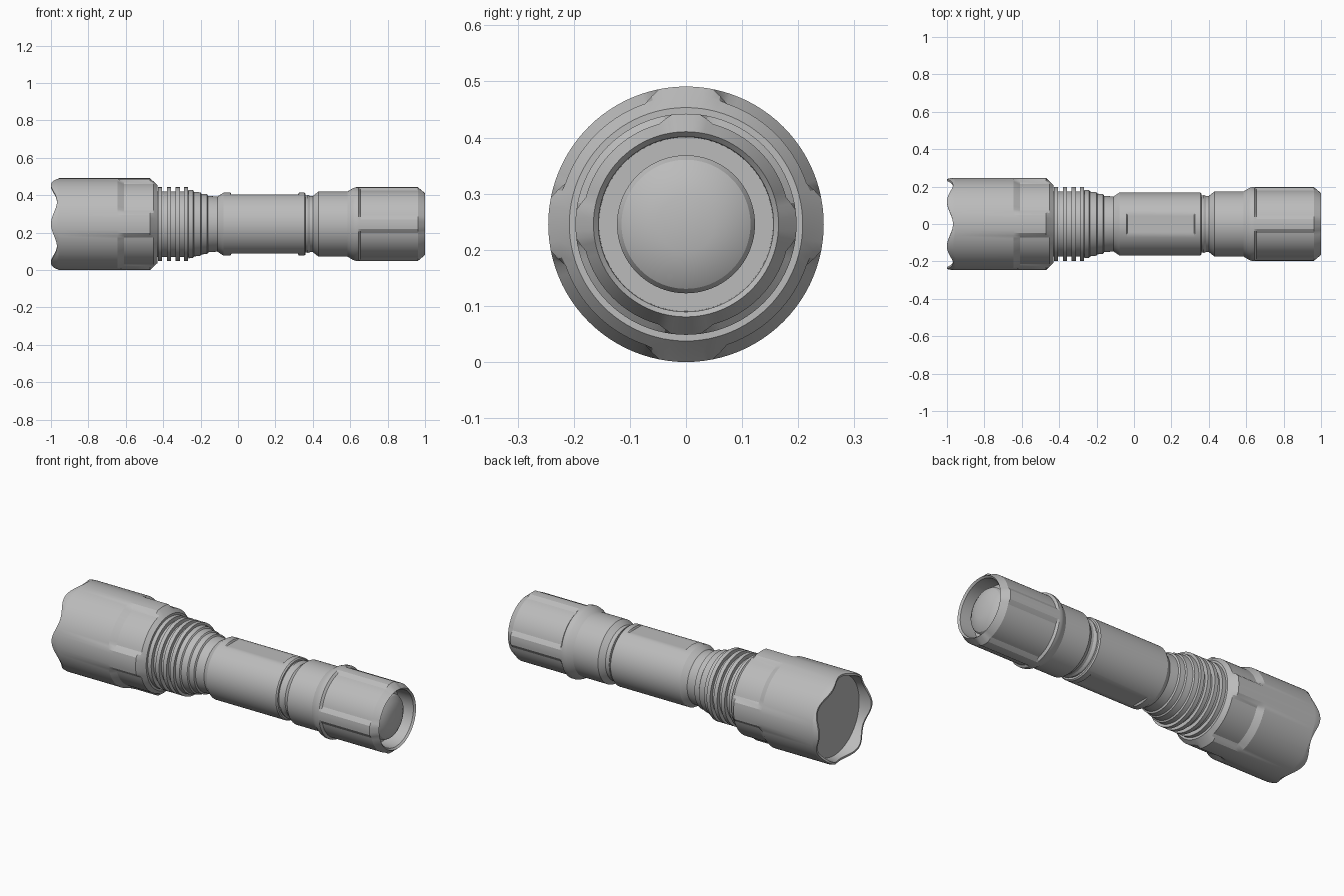
import bpy, bmesh, math

if "Cube" in bpy.data.objects:
    bpy.data.objects.remove(bpy.data.objects["Cube"])

CZ = 0.2455          # height of the long axis
SEG = 96             # sides around the axis

metal = bpy.data.materials.new("grey metal")
metal.diffuse_color = (0.5, 0.5, 0.5, 1)
metal.use_nodes = True
metal.node_tree.nodes["Principled BSDF"].inputs["Base Color"].default_value = metal.diffuse_color


def lathe(name, profile, shape=None):
    """Revolve (x, radius) points about the x axis; shape(x, r, angle) may bend them."""
    bm = bmesh.new()
    rings = []
    for x, r in profile:
        ring = []
        for i in range(SEG):
            a = 2 * math.pi * i / SEG      # angle 0 is +y, 90 degrees is +z
            px, pr = shape(x, r, a) if shape else (x, r)
            ring.append(bm.verts.new((px, pr * math.cos(a), CZ + pr * math.sin(a))))
        rings.append(ring)
    for r0, r1 in zip(rings, rings[1:]):
        for i in range(SEG):
            j = (i + 1) % SEG
            bm.faces.new((r0[i], r0[j], r1[j], r1[i]))
    bmesh.ops.remove_doubles(bm, verts=bm.verts, dist=1e-5)
    bmesh.ops.recalc_face_normals(bm, faces=bm.faces)
    mesh = bpy.data.meshes.new(name)
    bm.to_mesh(mesh)
    bm.free()
    mesh.materials.append(metal)
    obj = bpy.data.objects.new(name, mesh)
    bpy.context.collection.objects.link(obj)
    bpy.ops.object.select_all(action='DESELECT')
    obj.select_set(True)
    bpy.context.view_layer.objects.active = obj
    bpy.ops.object.shade_smooth_by_angle(angle=math.radians(20))
    return obj


def between_ribs(a, inner, outer):
    """0 on the four ribs (at +-y, +-z), 1 in the recesses between them."""
    d = math.degrees(a) % 90
    d = min(d, 90 - d)
    return min(1, max(0, (d - inner) / (outer - inner)))


# Head: scalloped front rim and four recesses at the back
def head_shape(x, r, a):
    if x < -0.975:
        x += 0.016 * (1 - math.cos(6 * a))
    if -0.62 < x:
        r = min(r, 0.2455 - 0.0185 * between_ribs(a, 11.25, 18.75))
    return x, r


lathe("head", [(-0.93, 0.205), (-0.93, 0.222), (-1, 0.230), (-1, 0.241),
               (-0.978, 0.2455), (-0.96, 0.2455), (-0.645, 0.2455), (-0.61, 0.2455),
               (-0.47, 0.2455), (-0.453, 0.229), (-0.43, 0.208), (-0.43, 0.16)],
      head_shape)
lathe("lens", [(-0.93, 0.212), (-0.93, 0.0)])

# Neck: cooling fins, then steps down to the waist
neck = [(-0.44, 0.175)]
for c in (-0.417, -0.368, -0.322, -0.278):
    neck += [(c - 0.011, 0.175), (c - 0.011, 0.197), (c + 0.011, 0.197), (c + 0.011, 0.175)]
neck += [(-0.265, 0.183), (-0.24, 0.181), (-0.235, 0.173), (-0.2, 0.169), (-0.195, 0.162),
         (-0.165, 0.160), (-0.16, 0.151), (-0.11, 0.147)]
lathe("neck", neck)


# Barrel: flat on top and underneath
def barrel_shape(x, r, a):
    if -0.036 < x < 0.321:
        r = min(r, 0.157 / max(abs(math.sin(a)), 0.01))
    return x, r


lathe("barrel", [(-0.11, 0.147), (-0.078, 0.168), (-0.04, 0.168), (-0.035, 0.168),
                 (0.32, 0.168), (0.325, 0.168), (0.355, 0.168), (0.362, 0.162),
                 (0.362, 0.152), (0.372, 0.152), (0.372, 0.156), (0.385, 0.150)],
      barrel_shape)


# Tail cap: four long ribs, bevelled rim and a well for the switch
def tail_shape(x, r, a):
    if 0.65 < x and r > 0.17:
        r -= 0.012 * between_ribs(a, 7.5, 15)
    return x, r


lathe("tail_cap", [(0.385, 0.150), (0.40, 0.150), (0.43, 0.174), (0.585, 0.174),
                   (0.615, 0.192), (0.63, 0.197), (0.645, 0.197), (0.655, 0.197),
                   (0.962, 0.197), (1.0, 0.165), (0.99, 0.156), (0.90, 0.155),
                   (0.90, 0.11)], tail_shape)

# Domed switch button
lathe("tail_button", [(0.89, 0.123), (0.945, 0.123), (0.957, 0.115), (0.972, 0.09),
                      (0.982, 0.05), (0.985, 0.0)])
